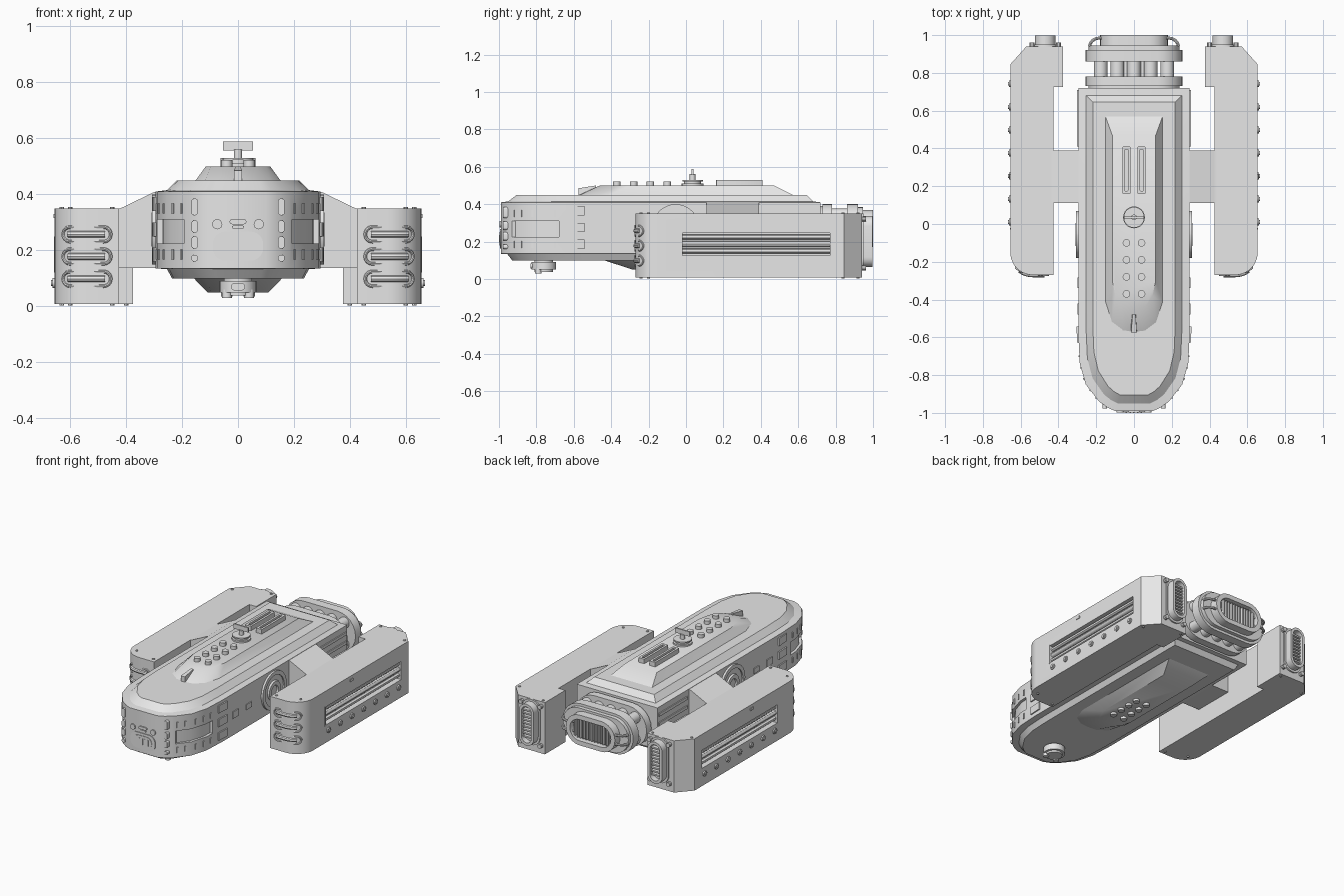
import bpy, bmesh
from math import sin, cos, pi, sqrt, radians
from mathutils import Vector, Matrix

cube = bpy.data.objects.get("Cube")
if cube:
    bpy.data.objects.remove(cube, do_unlink=True)

grey = bpy.data.materials.new("hull_grey")
grey.use_nodes = True
grey.diffuse_color = (0.8, 0.8, 0.8, 1)
grey.node_tree.nodes["Principled BSDF"].inputs["Base Color"].default_value = (0.8, 0.8, 0.8, 1)
parts = []


# ---------- helpers ----------
def loft(name, rings, mirror=False, closed=False):
    """Skin a list of equal-length rings; cap the ends unless closed."""
    bm = bmesh.new()
    rows = [[bm.verts.new(p) for p in r] for r in rings]
    n = len(rows[0])
    pairs = list(zip(rows, rows[1:])) + ([(rows[-1], rows[0])] if closed else [])
    for a, b in pairs:
        for i in range(n):
            j = (i + 1) % n
            bm.faces.new((a[i], a[j], b[j], b[i]))
    if not closed:
        bm.faces.new(rows[0])
        bm.faces.new(rows[-1])
    bmesh.ops.recalc_face_normals(bm, faces=bm.faces)
    me = bpy.data.meshes.new(name)
    bm.to_mesh(me)
    bm.free()
    me.materials.append(grey)
    ob = bpy.data.objects.new(name, me)
    bpy.context.collection.objects.link(ob)
    if mirror:
        ob.modifiers.new("mirror", 'MIRROR').use_mirror_merge = False
    parts.append(ob)
    return ob


def at(axis, pts, d):
    """Lift a flat outline to depth d along an axis."""
    make = {'x': lambda a, b: (d, a, b), 'y': lambda a, b: (a, d, b), 'z': lambda a, b: (a, b, d)}[axis]
    return [make(a, b) for a, b in pts]


def prism(name, axis, pts, lo, hi, mirror=False):
    return loft(name, [at(axis, pts, lo), at(axis, pts, hi)], mirror)


def rounded(cx, cy, hw, hh, r, n=6):
    pts = []
    for k, (sx, sy) in enumerate(((1, 1), (-1, 1), (-1, -1), (1, -1))):
        for i in range(n + 1):
            a = (k + i / n) * pi / 2
            pts.append((cx + sx * (hw - r) + r * cos(a), cy + sy * (hh - r) + r * sin(a)))
    return pts


def disc(name, axis, cx, cy, r, lo, hi, mirror=False, n=16):
    pts = [(cx + r * cos(2 * pi * i / n), cy + r * sin(2 * pi * i / n)) for i in range(n)]
    return prism(name, axis, pts, lo, hi, mirror)


def box(name, x, y, z, mirror=False):
    return prism(name, 'z', [(x[0], y[0]), (x[1], y[0]), (x[1], y[1]), (x[0], y[1])], z[0], z[1], mirror)


def sweep(name, path, normals, r, closed=False, mirror=False, n=8):
    path = [Vector(p) for p in path]
    rings, m = [], len(path)
    for i, p in enumerate(path):
        nxt = path[(i + 1) % m] if closed else path[min(i + 1, m - 1)]
        prv = path[i - 1] if closed else path[max(i - 1, 0)]
        nv = Vector(normals[i])
        b = (nxt - prv).normalized().cross(nv).normalized()
        rings.append([p + r * (cos(2 * pi * k / n) * nv + sin(2 * pi * k / n) * b) for k in range(n)])
    return loft(name, rings, mirror, closed)


def cut(ob, cutter):
    mod = ob.modifiers.new("cut", 'BOOLEAN')
    mod.operation, mod.solver, mod.object = 'DIFFERENCE', 'EXACT', cutter
    cutter.hide_render = True
    bpy.context.view_layer.objects.active = ob
    bpy.ops.object.modifier_move_to_index(modifier="cut", index=0)
    bpy.ops.object.modifier_apply(modifier="cut")
    parts.remove(cutter)
    bpy.data.objects.remove(cutter, do_unlink=True)


def sym(half):
    return half + [(-x, y) for x, y in reversed(half)]


def nozzle(name, cx, cz, hw, hh, lo, hi, wall, mirror=False):
    r = min(hw, hh)
    out, inn = rounded(cx, cz, hw, hh, r), rounded(cx, cz, hw - wall, hh - wall, r - wall)
    return loft(name, [at('y', out, lo), at('y', out, hi), at('y', inn, hi), at('y', inn, lo + 0.02)], mirror)


# ---------- main hull ----------
half = [(.295, .72), (.295, -.58), (.287, -.74), (.255, -.85), (.185, -.94), (.14, -.972), (.1, -.99)]


def hull_ring(sx, lo, hi, z):
    return [(x * sx, lo + (y + .99) / 1.71 * (hi - lo), z) for x, y in sym(half)]


hull = loft("hull", [hull_ring(.8, -.93, .67, .1), hull_ring(.86, -.955, .69, .133),
                     hull_ring(1, -.99, .72, .135), hull_ring(1, -.99, .72, .41),
                     hull_ring(.86, -.95, .68, .415), hull_ring(.74, -.905, .645, .45)])
for s in (1, -1):
    window = [(.33, -.68), (.33, -.96), (.2, -.96), (.19, -.912), (.24, -.84), (.268, -.75), (.272, -.68)]
    cut(hull, prism("window_cutter", 'z', [(s * x, y) for x, y in window], .225, .31))

# stepped housing above and below
low = [(.155, .58), (.155, -.42), (.12, -.53), (.06, -.575), (.02, -.58)]
high = [(.115, .47), (.115, -.3), (.098, -.38), (.06, -.44), (.02, -.46)]
loft("upper_housing", [at('z', sym(low), .445), at('z', sym(high), .5)])
loft("keel_housing", [[(x * 1.05, y * .85 + .04, .105) for x, y in sym(low)],
                      [(x * .95, y * .75 + .06, .05) for x, y in sym(high)]])
for y in (-.1, -.19, -.28, -.37):
    disc("upper_stud", 'z', .04, y, .02, .495, .522, True)
    disc("keel_stud", 'z', .04, y * .8 + .15, .02, .035, .055, True)
loft("front_fin", [[(-.015, -.575, .45), (.015, -.575, .45), (.015, -.575, .485), (-.015, -.575, .485)],
                   [(-.015, -.48, .45), (.015, -.48, .45), (.008, -.48, .5), (-.008, -.48, .5)]])

# roof rails with a groove
rail = rounded(.04, .285, .022, .125, .006, 2)
groove = rounded(.04, .285, .008, .11, .004, 2)
loft("roof_rail", [at('z', rail, .495), at('z', rail, .53), at('z', groove, .53), at('z', groove, .51)], True)

# rotating scanner
for r, lo, hi in ((.058, .495, .51), (.045, .51, .522), (.055, .522, .53), (.015, .53, .56)):
    disc("scanner_base", 'z', 0, .035, r, lo, hi, n=24)
box("scanner_plate", (-.053, .053), (.03, .04), (.557, .588))

# belly turret
for r, lo, hi in ((.05, .08, .105), (.066, .05, .09), (.05, .038, .05)):
    disc("belly_turret", 'z', 0, -.76, r, lo, hi, n=24)
prism("turret_eye", 'y', rounded(0, .07, .025, .014, .014), -.832, -.8)
disc("turret_foot", 'z', .04, -.79, .018, .03, .06, True)

# ---------- nose ----------
prism("nose_plate", 'y', rounded(0, .215, .09, .052, .045), -.995, -.98)
nozzle("nose_port", 0, .215, .066, .036, -1.0 + .002, -.99, .012)
for i in range(5):
    box("nose_bar", (-.045 + .02 * i, -.037 + .02 * i), (-1, -.99), (.195, .235))
prism("nose_slot", 'y', rounded(0, .302, .03, .009, .009), -.998, -.98)
prism("nose_slot_lower", 'y', rounded(0, .283, .022, .005, .005), -.996, -.98)
disc("nose_lamp", 'y', .074, .293, .018, -.998, -.98, True)
for z, h in ((.355, .03), (.285, .022), (.228, .022), (.172, .012)):
    prism("nose_post", 'y', rounded(.155, z, .012, h, .011), -.978, -.95, True)


def hull_plate(name, y, z, w, h, t=.005):
    """Upright plate laid along the curved side wall."""
    for (x0, y0), (x1, y1) in zip(half, half[1:]):
        if y1 <= y <= y0:
            x = x0 + (x1 - x0) * (y - y0) / (y1 - y0)
            d = Vector((x1 - x0, y1 - y0, 0)).normalized() * w / 2
            n = Vector((-d.y, d.x, 0)).normalized() * t
            c = Vector((x, y, z))
            corners = [c - d - n, c + d - n, c + d + n, c - d + n]
            up = Vector((0, 0, h / 2))
            loft(name, [[p - up for p in corners], [p + up for p in corners]], True)
            return


for y in (-.92, -.88, -.82, -.76, -.7):
    for z in (.35, .185):
        hull_plate("wall_slot", y, z, .01, .036)
for z in (.365, .275, .185):
    hull_plate("wall_panel", -.585, z, .085, .05, .008)
hull_plate("wall_panel", -.45, .27, .06, .045)
hull_plate("wall_panel", -.31, .27, .055, .035)
for z in (.36, .3, .24, .18):
    hull_plate("rear_rail", .56, z, .3, .02, .007)

# round side hatch
hatch = []
for r, x in ((.125, .28), (.125, .308), (.1, .308), (.1, .3), (.065, .3), (.06, .31), (.035, .31), (.03, .302)):
    hatch.append(at('x', rounded(-.055, .275, r, r, r, 8), x))
loft("side_hatch", hatch, True)

# ---------- main engine ----------
CZ = .27
for y0, y1, hw, hh in ((.7, .735, .24, .12), (.73, .78, .258, .132), (.765, .87, .12, .06),
                       (.86, .92, .258, .132), (.92, .945, .24, .115)):
    prism("engine_flange", 'y', rounded(0, CZ, hw, hh, min(hw, hh)), y0, y1)
for i in range(-2, 3):
    for z in (CZ - .07, CZ + .07):
        disc("engine_column", 'y', i * .088, z, .036, .77, .87, n=20)
nozzle("engine_nozzle", 0, CZ, .18, .1, .94, 1, .03)
for i in range(-6, 7):
    box("engine_slat", (i * .021 - .004, i * .021 + .004), (.955, .985), (CZ - .06, CZ + .06))
arc = [(.17 + .055 * cos(a), .94 + .045 * sin(a), CZ) for a in [i * pi / 8 for i in range(9)]]
for z in (-.03, .03):
    sweep("engine_pipe", [(x + .01, y, CZ + z) for x, y, _ in arc], [(0, 0, 1)] * 9, .008, mirror=True)

# ---------- struts ----------
prism("strut", 'y', [(.27, .137), (.44, .137), (.44, .35), (.42, .35), (.3, .408), (.27, .408)], .11, .39, True)

# ---------- side pods ----------
bend = [(.535 + .12 * sin(a), -.15 - .12 * cos(a)) for a in [radians(9 * i) for i in range(11)]]
outline = [(.425, -.27)] + bend + [(.655, .845), (.57, .94), (.375, .94), (.375, .725), (.425, .725)]
pod = prism("side_pod", 'z', outline, .008, .35, True)
cut(pod, box("slot_cutter", (.615, .7), (-.02, .77), (.125, .245)))
for z, r in ((.15, .013), (.187, .016), (.225, .013)):
    disc("slot_bar", 'x', 0, 0, 1, 0, 1).name = "unused"
    ob = parts.pop()
    bpy.data.objects.remove(ob, do_unlink=True)
    disc("slot_bar", 'y', .632, z, r, -.03, .78, True, 12)
box("slot_cap", (.6, .657), (-.03, -.02), (.12, .25), True)
for i in range(7):
    disc("pod_bolt", 'x', .01 + .122 * i, .083, .018, .64, .663, True)
    disc("pod_bolt_tip", 'x', .01 + .122 * i, .083, .01, .66, .668, True)
box("pod_latch", (.64, .66), (.235, .265), (.315, .33), True)
for x, y in ((.45, -.24), (.6, -.2), (.63, .84), (.4, .92)):
    disc("pod_rivet", 'z', x, y, .008, .002, .355, True, 8)


# wrapped intake vents on the rounded pod front
def skin(x, out=0):
    if x < .535:
        return (x, -.27 - out), (0, -1)
    k = (x - .535) / .12
    n = (k, -sqrt(max(0, 1 - k * k)))
    return (x + n[0] * out, -.15 + n[1] * (.12 + out)), n


for z in (.098, .178, .257):
    for name, pts, r, loop in (("vent_rim", rounded(.54, z, .085, .026, .025), .006, True),
                               ("vent_bar", [(.475 + .013 * i, z) for i in range(11)], .012, False)):
        path, normals = [], []
        for x, h in pts:
            (px, py), n = skin(x)
            path.append((px, py, h))
            normals.append((n[0], n[1], 0))
        sweep(name, path, normals, r, loop, True)

# pod exhausts
prism("exhaust_collar", 'y', rounded(.47, .2, .065, .15, .06), .935, .95, True)
nozzle("exhaust", .47, .2, .054, .137, .94, .998, .018, True)
for i in range(9):
    box("exhaust_slat", (.436, .504), (.955, .985), (.108 + .022 * i, .118 + .022 * i), True)
for x, z in ((.4, .32), (.54, .32), (.4, .06), (.54, .06)):
    disc("exhaust_bolt", 'y', x, z, .014, .935, .962, True, 10)

# ---------- shading ----------
for ob in parts:
    ob.select_set(True)
bpy.context.view_layer.objects.active = hull
bpy.ops.object.shade_smooth_by_angle(angle=radians(30))
